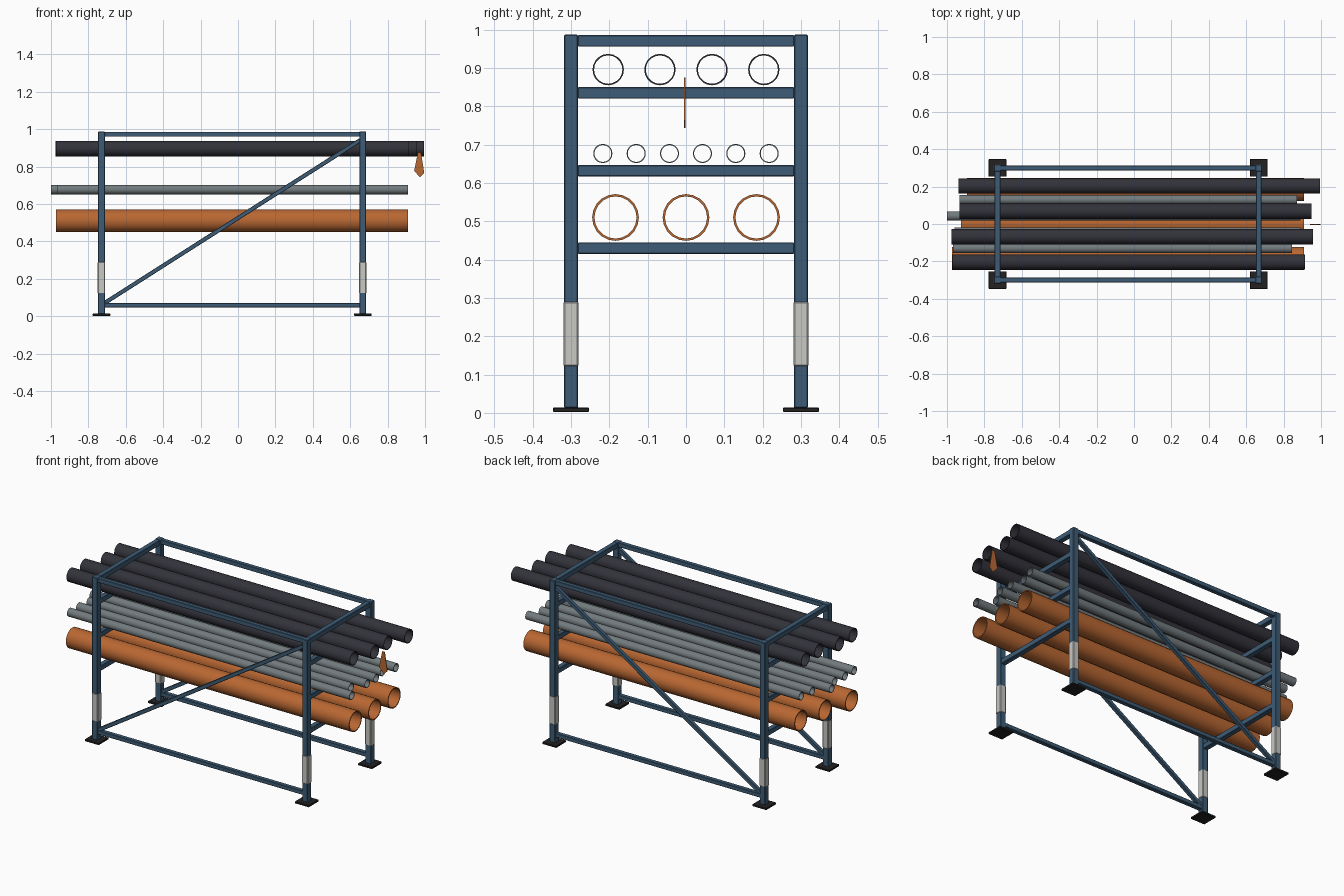
import bpy, bmesh, math
from mathutils import Vector

if "Cube" in bpy.data.objects:
    bpy.data.objects.remove(bpy.data.objects["Cube"])


def material(name, rgb):
    m = bpy.data.materials.new(name)
    m.diffuse_color = (*rgb, 1)
    m.use_nodes = True
    m.node_tree.nodes["Principled BSDF"].inputs["Base Color"].default_value = m.diffuse_color
    return m


BLUE = material("blue_steel", (0.048, 0.107, 0.181))
ORANGE = material("orange_plastic", (0.485, 0.136, 0.032))
GREY = material("grey_plastic", (0.171, 0.198, 0.209))
DARK = material("dark_plastic", (0.032, 0.032, 0.043))
BLACK = material("black_foot", (0.017, 0.015, 0.016))
WHITE = material("pale_sleeve", (0.58, 0.58, 0.56))


def finish(name, bm, mat):
    bmesh.ops.recalc_face_normals(bm, faces=bm.faces)
    me = bpy.data.meshes.new(name)
    bm.to_mesh(me)
    bm.free()
    me.materials.append(mat)
    ob = bpy.data.objects.new(name, me)
    bpy.context.collection.objects.link(ob)
    return ob


def box(name, centre, size, mat, bevel=0.0):
    bm = bmesh.new()
    bmesh.ops.create_cube(bm, size=1)
    bmesh.ops.scale(bm, vec=size, verts=bm.verts)
    if bevel:
        bmesh.ops.bevel(bm, geom=bm.edges[:], offset=bevel, segments=1, affect='EDGES')
    ob = finish(name, bm, mat)
    ob.location = centre
    return ob


def tube(name, x0, x1, y, z, radius, wall, mat, sides=20):
    """Open pipe along x, with an inner and an outer wall."""
    bm = bmesh.new()
    rings = []
    for x, r in ((x0, radius), (x1, radius), (x1, radius - wall), (x0, radius - wall)):
        rings.append([bm.verts.new((x, y + r * math.cos(2 * math.pi * i / sides),
                                    z + r * math.sin(2 * math.pi * i / sides)))
                      for i in range(sides)])
    for k in range(4):
        a, b = rings[k], rings[(k + 1) % 4]
        for i in range(sides):
            j = (i + 1) % sides
            bm.faces.new((a[i], a[j], b[j], b[i]))
    ob = finish(name, bm, mat)
    bpy.ops.object.select_all(action='DESELECT')
    ob.select_set(True)
    bpy.context.view_layer.objects.active = ob
    bpy.ops.object.shade_smooth_by_angle(angle=math.radians(30))


X0, X1, Y = -0.73, 0.667, 0.3
MID, SPAN = (X0 + X1) / 2, X1 - X0

# Posts, feet and reflective sleeves
for x in (X0, X1):
    for y in (-Y, Y):
        box("post", (x, y, 0.5), (0.036, 0.036, 0.974), BLUE, 0.002)
        box("foot", (x, y, 0.008), (0.094, 0.094, 0.012), BLACK, 0.002)
        box("sleeve", (x, y, 0.206), (0.04, 0.04, 0.17), WHITE, 0.004)
    # End crossbars that carry the pipes
    for z in (0.43, 0.632, 0.835, 0.971):
        box("crossbar", (x, 0, z), (0.03, 2 * Y - 0.036, 0.03), BLUE, 0.002)

# Long rails and diagonal braces on both sides
for y in (-Y, Y):
    box("top_rail", (MID, y, 0.973), (SPAN, 0.026, 0.026), BLUE, 0.002)
    box("bottom_rail", (MID, y, 0.059), (SPAN, 0.026, 0.024), BLUE, 0.002)
    a, b = Vector((X0, y, 0.06)), Vector((X1, y, 0.95))
    brace = box("brace", (a + b) / 2, ((b - a).length, 0.022, 0.022), BLUE, 0.002)
    brace.rotation_euler.y = -math.atan2(b.z - a.z, b.x - a.x)

# Top tier: dark pipes (y, left end, right end)
for y, x0, x1 in ((-0.203, -0.97, 0.914), (-0.068, -0.975, 0.957),
                  (0.068, -0.932, 0.95), (0.203, -0.937, 0.994)):
    tube("dark_pipe", x0, x1, y, 0.896, 0.041, 0.004, DARK)

# Middle tier: grey conduits
for y, x0, x1 in ((-0.217, -0.968, 0.91), (-0.13, -0.968, 0.845), (-0.043, -0.96, 0.89),
                  (0.043, -1.0, 0.89), (0.13, -0.932, 0.872), (0.217, -0.92, 0.9)):
    tube("grey_conduit", x0, x1, y, 0.677, 0.025, 0.003, GREY)

# Bottom tier: large orange pipes
for y, x0, x1 in ((-0.184, -0.973, 0.91), (0, -0.925, 0.91), (0.184, -0.893, 0.91)):
    tube("orange_pipe", x0, x1, y, 0.51, 0.061, 0.006, ORANGE)

# Warning flag hanging at the overhanging end
bm = bmesh.new()
outline = [(0.962, 0.876), (0.978, 0.876), (0.996, 0.765), (0.972, 0.743), (0.942, 0.778)]
face = bm.faces.new([bm.verts.new((x, -0.005, z)) for x, z in outline])
new = bmesh.ops.extrude_face_region(bm, geom=[face])["geom"]
bmesh.ops.translate(bm, vec=(0, 0.004, 0),
                    verts=[v for v in new if isinstance(v, bmesh.types.BMVert)])
finish("warning_flag", bm, ORANGE)
